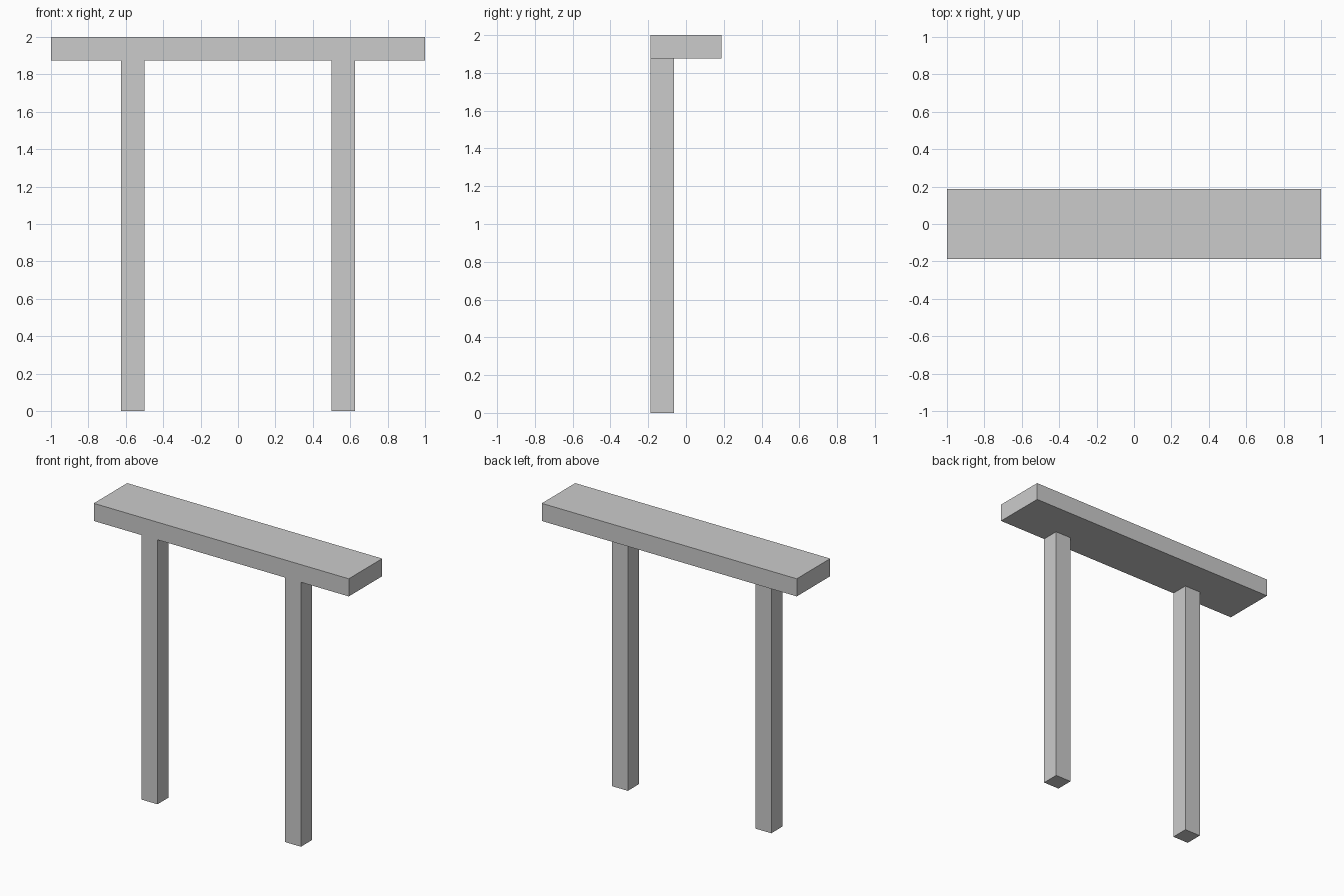
import bpy
import bmesh
from mathutils import Matrix, Vector

if "Cube" in bpy.data.objects:
    bpy.data.objects.remove(bpy.data.objects["Cube"])


def box(name, low, high):
    """Axis-aligned box between two corners."""
    low, high = Vector(low), Vector(high)
    bm = bmesh.new()
    matrix = Matrix.Translation((low + high) / 2) @ Matrix.Diagonal((*(high - low), 1))
    bmesh.ops.create_cube(bm, size=1, matrix=matrix)
    mesh = bpy.data.meshes.new(name)
    bm.to_mesh(mesh)
    bm.free()
    obj = bpy.data.objects.new(name, mesh)
    bpy.context.collection.objects.link(obj)
    return obj


THICK = 0.125        # thickness of the plank and posts
HALF_DEPTH = 0.1875  # half the depth of the plank
PLANK_BOTTOM = 2 - THICK

# Horizontal plank across the top
box("top_plank", (-1, -HALF_DEPTH, PLANK_BOTTOM), (1, HALF_DEPTH, 2))

# Two square posts, flush with the front edge of the plank
for name, x in (("left_post", -0.625), ("right_post", 0.5)):
    box(name, (x, -HALF_DEPTH, 0), (x + THICK, -HALF_DEPTH + THICK, PLANK_BOTTOM))
